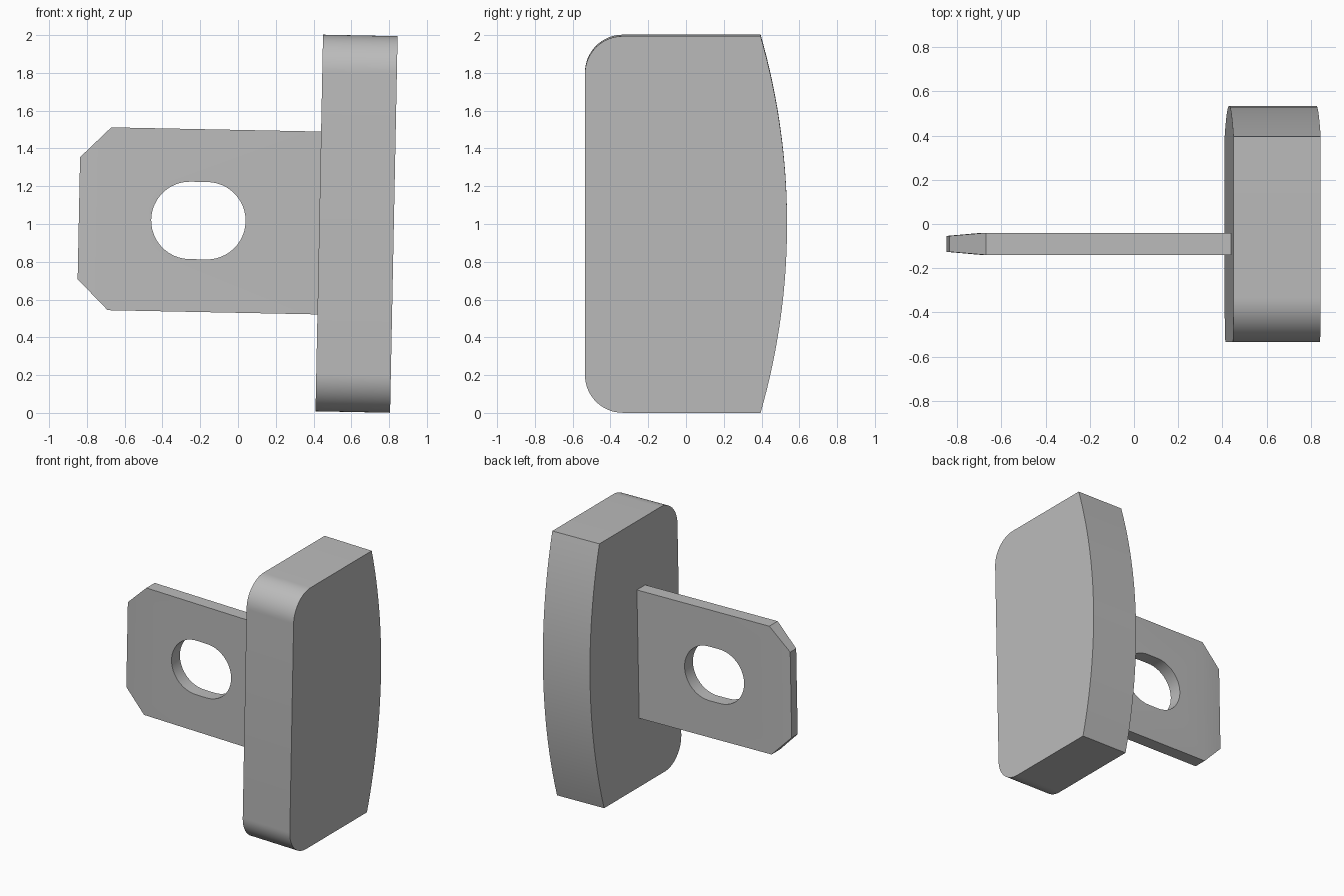
import bpy, bmesh
from math import sin, cos, pi, asin
from mathutils import Matrix, Vector

if "Cube" in bpy.data.objects:
    bpy.data.objects.remove(bpy.data.objects["Cube"], do_unlink=True)

GREY = (0.5, 0.5, 0.5, 1)
MID_Z = 0.014      # mid height of the parts in the untilted frame
TILT = Matrix.Translation((0, 0, 1)) @ Matrix.Rotation(0.02, 4, "Y")

grey = bpy.data.materials.new("plain_grey")
grey.use_nodes = True
grey.diffuse_color = GREY
grey.node_tree.nodes["Principled BSDF"].inputs["Base Color"].default_value = GREY


def arc(cx, cy, r, start, end, steps):
    angles = [start + (end - start) * i / steps for i in range(steps + 1)]
    return [(cx + r * cos(a), cy + r * sin(a)) for a in angles]


def prism(name, points, offset):
    """Sweep a closed outline of 3D points along an offset."""
    bm = bmesh.new()
    face = bm.faces.new([bm.verts.new(p) for p in points])
    swept = bmesh.ops.extrude_face_region(bm, geom=[face])["geom"]
    verts = [g for g in swept if isinstance(g, bmesh.types.BMVert)]
    bmesh.ops.translate(bm, verts=verts, vec=offset)
    bmesh.ops.recalc_face_normals(bm, faces=bm.faces)
    mesh = bpy.data.meshes.new(name)
    bm.to_mesh(mesh)
    bm.free()
    obj = bpy.data.objects.new(name, mesh)
    bpy.context.collection.objects.link(obj)
    mesh.materials.append(grey)
    return obj


def finish(obj):
    """Tilt the part into place and smooth its curved walls."""
    obj.data.transform(TILT)
    bpy.ops.object.select_all(action="DESELECT")
    obj.select_set(True)
    bpy.context.view_layer.objects.active = obj
    bpy.ops.object.shade_smooth_by_angle(angle=pi / 6)


# Upright block: rounded front corners and a bowed back
half, front, back, bulge, radius = 0.997, -0.535, 0.395, 0.14, 0.2
bow = (half ** 2 + bulge ** 2) / (2 * bulge)
sweep = asin(half / bow)
side = arc(back + bulge - bow, 0, bow, -sweep, sweep, 32)
side += arc(front + radius, half - radius, radius, pi / 2, pi, 16)
side += arc(front + radius, radius - half, radius, pi, 1.5 * pi, 16)
block = prism("upright_block", [(0.43, y, z + MID_Z) for y, z in side], (0.395, 0, 0))
finish(block)

# Tab: plate with clipped corners
y_front, thick, shoulder, tip = -0.14, 0.1, -0.681, -0.843
upper = [(0.434, 0.484), (shoulder, 0.484), (tip, 0.323)]
outline = upper + [(x, -z) for x, z in reversed(upper)]
tab = prism("side_tab", [(x, y_front, z + MID_Z) for x, z in outline], (0, thick, 0))

# Thin the tab towards its tip
bm = bmesh.new()
bm.from_mesh(tab.data)
bmesh.ops.bisect_plane(bm, geom=bm.verts[:] + bm.edges[:] + bm.faces[:],
                       plane_co=(shoulder, 0, 0), plane_no=(1, 0, 0))
middle = y_front + thick / 2
for v in bm.verts:
    if v.co.x < shoulder - 0.1:
        v.co.y = middle + (v.co.y - middle) * 0.72
bm.to_mesh(tab.data)
bm.free()

# Slotted hole through the tab
slot = arc(0.045, 0, 0.205, -pi / 2, pi / 2, 24) + arc(-0.045, 0, 0.205, pi / 2, 1.5 * pi, 24)
cutter = prism("slot_cutter", [(x - 0.21, y_front - 0.1, z + MID_Z) for x, z in slot], (0, 0.3, 0))
cutter.hide_render = True
cut = tab.modifiers.new("slot", "BOOLEAN")
cut.operation, cut.solver, cut.object = "DIFFERENCE", "EXACT", cutter
bpy.context.view_layer.objects.active = tab
bpy.ops.object.modifier_apply(modifier=cut.name)
bpy.data.objects.remove(cutter, do_unlink=True)
finish(tab)
